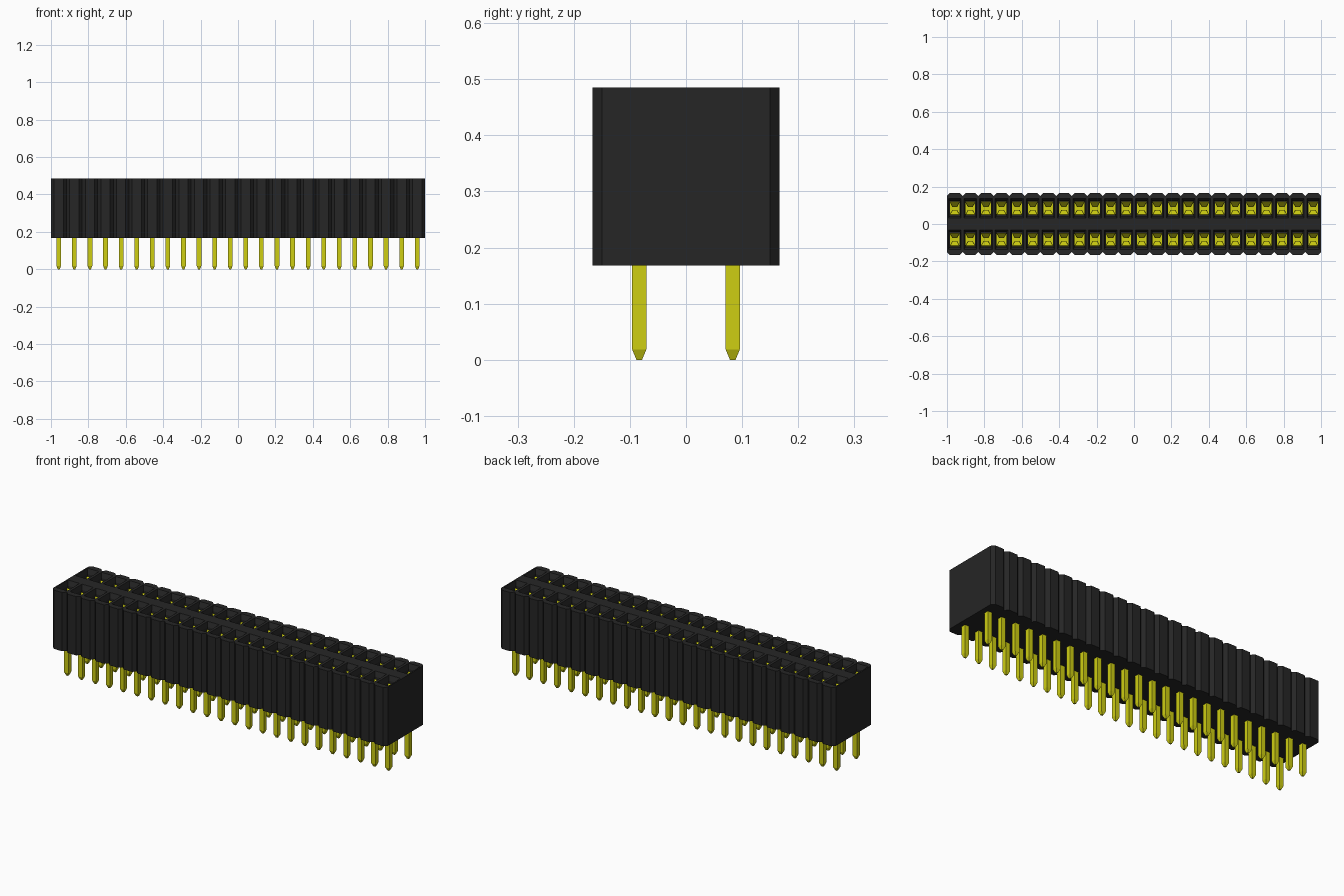
import bpy, bmesh

if "Cube" in bpy.data.objects:
    bpy.data.objects.remove(bpy.data.objects["Cube"])

COLS = 24
PITCH = 2 / COLS
H = PITCH / 2            # half a cell
ROW = 0.0833             # row distance from the middle
DEPTH = 0.1667           # half depth of the housing
Z0, Z1 = 0.168, 0.485    # housing bottom and top
CH = 0.017               # corner chamfer of every cell
CELLS = [(-1 + H + i * PITCH, s) for i in range(COLS) for s in (-1, 1)]


def material(name, rgb):
    m = bpy.data.materials.new(name)
    m.use_nodes = True
    m.diffuse_color = (*rgb, 1)
    b = m.node_tree.nodes["Principled BSDF"]
    b.inputs["Base Color"].default_value = (*rgb, 1)
    b.inputs["Roughness"].default_value = 0.6
    return m


black = material("black plastic", (0.019, 0.019, 0.019))
gold = material("yellow gold", (0.62, 0.62, 0.006))


def finish(name, bm, mat, recalc=True):
    bmesh.ops.remove_doubles(bm, verts=bm.verts, dist=1e-5)
    if recalc:
        bmesh.ops.recalc_face_normals(bm, faces=bm.faces)
    me = bpy.data.meshes.new(name)
    bm.to_mesh(me)
    bm.free()
    me.materials.append(mat)
    ob = bpy.data.objects.new(name, me)
    bpy.context.collection.objects.link(ob)
    return ob


def rect(bm, cx, cy, hx, hy, z):
    return [bm.verts.new((cx + a * hx, cy + b * hy, z))
            for a, b in ((-1, -1), (1, -1), (1, 1), (-1, 1))]


def bridge(bm, a, b):
    for k in range(len(a)):
        n = (k + 1) % len(a)
        bm.faces.new((a[k], a[n], b[n], b[k]))


# Housing: one chamfered cell with a funnel socket for every contact
bm = bmesh.new()
outline = [(-H, 0), (H, 0), (H, DEPTH - CH), (H - CH, DEPTH),
           (-H + CH, DEPTH), (-H, DEPTH - CH)]
for x, s in CELLS:
    top = [bm.verts.new((x + px, s * py, Z1)) for px, py in outline]
    low = [bm.verts.new((x + px, s * py, Z0)) for px, py in outline]
    rings = [rect(bm, x, s * ROW, hx, s * hy, z) for hx, hy, z in
             ((0.034, 0.052, Z1), (0.027, 0.041, Z1 - 0.025), (0.027, 0.041, 0.24))]
    r = rings[0]
    # top surface around the socket
    for f in ((top[0], top[1], r[1], r[0]), (top[1], top[2], r[2], r[1]),
              (top[2], top[3], top[4], top[5], r[3], r[2]),
              (top[5], top[0], r[0], r[3])):
        bm.faces.new(f)
    # lead-in, socket walls and floor
    bridge(bm, rings[0], rings[1])
    bridge(bm, rings[1], rings[2])
    bm.faces.new(rings[2])
    # underside, ribbed long side, and the two flat ends
    bm.faces.new(low)
    walls = [2, 3, 4]
    if x < -1 + PITCH:
        walls.append(5)
    if x > 1 - PITCH:
        walls.append(1)
    for k in walls:
        n = (k + 1) % 6
        bm.faces.new((top[k], top[n], low[n], low[k]))
finish("housing", bm, black)

# Square pins with tapered tips
bm = bmesh.new()
for x, s in CELLS:
    rings = [rect(bm, x, s * ROW, w, w, z)
             for w, z in ((0.005, 0), (0.0125, 0.018), (0.0125, 0.2))]
    bridge(bm, rings[0], rings[1])
    bridge(bm, rings[1], rings[2])
    bm.faces.new(rings[0])
    bm.faces.new(rings[2])
finish("pins", bm, gold)

# Spring contacts: two pinched leaves joined by a base in every socket
half = [(0.026, 0.034, 0.245), (0.026, 0.034, 0.33), (0.013, 0.010, 0.41),
        (0.013, 0.013, 0.425), (0.025, 0.034, 0.450)]    # half width, y, z
bm = bmesh.new()
for x, s in CELLS:
    path = [(w, -y, z) for w, y, z in reversed(half)] + half
    edges = [[bm.verts.new((x + a * w, s * ROW + y, z)) for a in (-1, 1)]
             for w, y, z in path]
    for a, b in zip(edges, edges[1:]):
        bm.faces.new((a[0], a[1], b[1], b[0]))
contacts = finish("spring_contacts", bm, gold, recalc=False)
mod = contacts.modifiers.new("thickness", "SOLIDIFY")
mod.thickness = 0.005
mod.offset = 0
